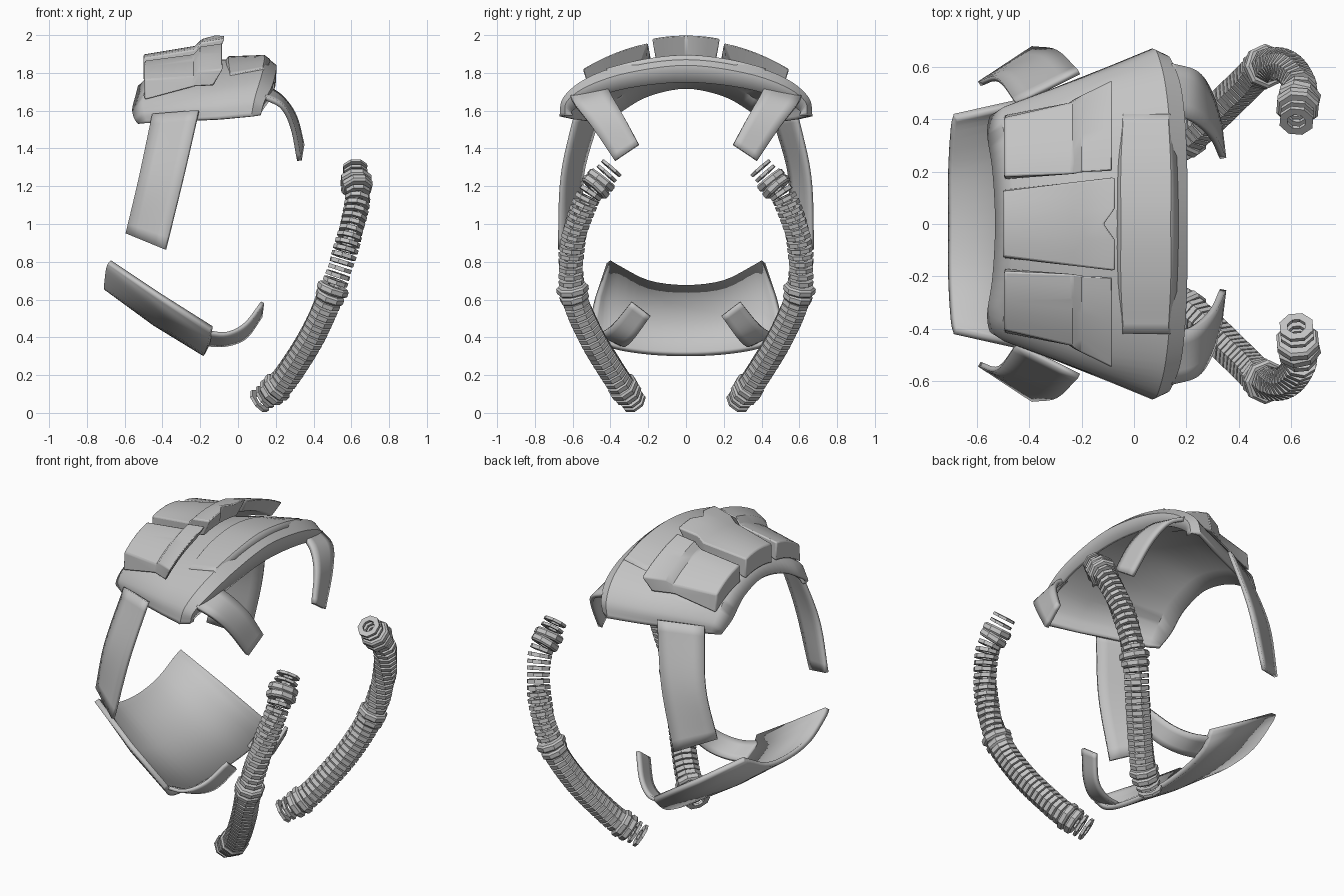
import bpy, bmesh, math
from mathutils import Vector

if "Cube" in bpy.data.objects:
    bpy.data.objects.remove(bpy.data.objects["Cube"])

grey = bpy.data.materials.new("plain grey")
grey.diffuse_color = (0.55, 0.55, 0.55, 1)
grey.use_nodes = True
grey.node_tree.nodes["Principled BSDF"].inputs["Base Color"].default_value = grey.diffuse_color


def spline(pts, n):
    """Catmull-Rom through the points, n steps per span."""
    p = [Vector(q) for q in pts]
    p = [2 * p[0] - p[1]] + p + [2 * p[-1] - p[-2]]
    out = []
    for i in range(1, len(p) - 2):
        a, b, c, d = p[i - 1:i + 3]
        for k in range(n):
            t = k / n
            out.append(0.5 * (2 * b + (c - a) * t + (2 * a - 5 * b + 4 * c - d) * t * t
                              + (3 * b - a - 3 * c + d) * t ** 3))
    return out + [p[-2]]


def finish(name, bm, smooth=True):
    me = bpy.data.meshes.new(name)
    bm.to_mesh(me)
    bm.free()
    ob = bpy.data.objects.new(name, me)
    bpy.context.collection.objects.link(ob)
    me.materials.append(grey)
    if smooth:
        bpy.ops.object.select_all(action='DESELECT')
        ob.select_set(True)
        bpy.context.view_layer.objects.active = ob
        bpy.ops.object.shade_smooth_by_angle(angle=math.radians(35))
    return ob


def mirror_y(ob):
    m = ob.modifiers.new("mirror", 'MIRROR')
    m.use_axis = (False, True, False)
    m.use_mirror_merge = False


def sheet(name, rows, thick, offset=0, mirror=False):
    """Grid of points turned into a plate of even thickness."""
    bm = bmesh.new()
    g = [[bm.verts.new(p) for p in r] for r in rows]
    for a, b in zip(g, g[1:]):
        for j in range(len(a) - 1):
            bm.faces.new((a[j], b[j], b[j + 1], a[j + 1]))
    ob = finish(name, bm)
    s = ob.modifiers.new("thickness", 'SOLIDIFY')
    s.thickness, s.offset = thick, offset
    if mirror:
        mirror_y(ob)
    return ob


def across(half, n):
    """Half stations (centre to side) made into full rows, ordered rear to front."""
    full = [[(x, -y, z) for x, y, z in st] for st in half[:0:-1]] + half
    return [spline(line, n) for line in zip(*full)]


def strip(name, edge_a, edge_b, thick):
    a, b = spline(edge_a, 6), spline(edge_b, 6)
    rows = [[p.lerp(q, t / 4) for t in range(5)] for p, q in zip(a, b)]
    return sheet(name, rows, thick, 0, True)


def pad(name, stations, slant, insets, mirror, notch=0):
    """Raised pad: stations (x, y0, z0, y1, z1, depth) along x, bulged top, slanted sides."""
    bm = bmesh.new()
    n, rings = 6, []
    for i, (x, y0, z0, y1, z1, depth) in enumerate(stations):
        f = i / (len(stations) - 1)
        inset = insets[0] + (insets[1] - insets[0]) * f
        top, low = [], []
        for k in range(n + 1):
            t = k / n
            y, z = y0 + (y1 - y0) * t, z0 + (z1 - z0) * t + 0.07 * t * (1 - t)
            cut = notch if f == 1 and k == n // 2 else 0
            top.append(bm.verts.new((x - cut, y, z)))
            low.append(bm.verts.new((x - slant * f, y + inset * (1 - 2 * t), z - depth)))
        rings.append(top + low[::-1])
    for a, b in zip(rings, rings[1:]):
        for j in range(len(a)):
            k = (j + 1) % len(a)
            bm.faces.new((a[j], a[k], b[k], b[j]))
    for r in (rings[0], rings[-1]):
        for k in range(n):
            bm.faces.new((r[k], r[k + 1], r[-2 - k], r[-1 - k]))
    bmesh.ops.recalc_face_normals(bm, faces=bm.faces)
    ob = finish(name, bm)
    b = ob.modifiers.new("soft edges", 'BEVEL')
    b.width, b.segments, b.limit_method = 0.008, 2, 'ANGLE'
    b.angle_limit = math.radians(40)
    if mirror:
        mirror_y(ob)


# Arched upper shell, rear edge to front lip at each station
sheet("upper_shell", across([
    [(-.53, 0, 1.73), (-.46, 0, 1.80), (-.1, 0, 1.87), (.15, 0, 1.885), (.205, 0, 1.84), (.20, 0, 1.75)],
    [(-.54, .20, 1.69), (-.47, .22, 1.755), (-.1, .30, 1.82), (.14, .32, 1.845), (.20, .31, 1.80), (.195, .30, 1.72)],
    [(-.56, .34, 1.61), (-.50, .37, 1.68), (-.1, .50, 1.73), (.12, .53, 1.77), (.18, .52, 1.73), (.17, .50, 1.66)],
    [(-.55, .41, 1.56), (-.50, .44, 1.605), (-.1, .58, 1.64), (.09, .65, 1.67), (.14, .63, 1.65), (.13, .60, 1.60)],
    [(-.53, .41, 1.53), (-.48, .45, 1.535), (-.1, .60, 1.555), (.07, .67, 1.57), (.12, .64, 1.575), (.12, .60, 1.575)],
], 5), 0.02, -1)

# Raised band along the front of the shell, flush with the lip
sheet("front_band", across([
    [(-.07, 0, 1.865), (-.05, 0, 1.888), (.14, 0, 1.895), (.17, 0, 1.872)],
    [(-.07, .22, 1.832), (-.05, .22, 1.858), (.14, .22, 1.873), (.165, .22, 1.85)],
    [(-.06, .42, 1.76), (-.04, .42, 1.79), (.13, .42, 1.825), (.155, .42, 1.79)],
], 5), 0.012, -1)

# Three stepped pads on the crown
pad("centre_pad", [(-.50, -.125, 1.88, .125, 1.88, .12), (-.23, -.16, 1.925, .16, 1.925, .085),
                   (-.19, -.165, 1.962, .165, 1.962, .11), (-.07, -.18, 1.982, .18, 1.982, .11)],
    .05, (-.005, .02), False, 0.045)
pad("side_pad", [(-.495, .18, 1.865, .405, 1.765, .11), (-.235, .19, 1.90, .465, 1.78, .06),
                 (-.20, .195, 1.94, .49, 1.81, .085), (-.08, .20, 1.958, .55, 1.82, .09)],
    .05, (-.01, .03), True)

# Side straps
strip("side_strap", [(-.45, .46, 1.58), (-.52, .55, 1.25), (-.59, .535, .95)],
      [(-.21, .58, 1.60), (-.29, .655, 1.25), (-.385, .67, .865)], 0.02)

# Curved front prongs, upper and lower
strip("upper_prong", [(.14, .42, 1.73), (.23, .39, 1.67), (.30, .33, 1.57), (.34, .25, 1.42)],
      [(.14, .61, 1.67), (.235, .58, 1.62), (.29, .495, 1.51), (.325, .375, 1.335)], 0.025)
strip("lower_prong", [(-.17, .34, .36), (-.06, .315, .36), (.04, .27, .40), (.12, .19, .51)],
      [(-.17, .48, .43), (-.06, .45, .42), (.04, .385, .47), (.13, .29, .585)], 0.02)

# Lower plate, rear edge to front edge
sheet("lower_plate", across([
    [(-.70, 0, .665), (-.44, 0, .475), (-.175, 0, .313)],
    [(-.70, .20, .69), (-.43, .22, .49), (-.17, .23, .325)],
    [(-.69, .36, .77), (-.42, .41, .555), (-.155, .42, .365)],
    [(-.68, .41, .80), (-.41, .47, .62), (-.14, .51, .45)],
], 4), 0.03)

# Ribbed hoses: eight-sided hollow rings strung along a curve
path = spline([(.115, .28, .064), (.195, .325, .125), (.27, .385, .21), (.40, .51, .42), (.50, .60, .65),
               (.58, .60, .90), (.632, .53, 1.12), (.625, .455, 1.225), (.62, .395, 1.295)], 20)
dist = [0]
for p, q in zip(path, path[1:]):
    dist.append(dist[-1] + (q - p).length)
stretch = dist[-1] / 1.53


def on_path(s):
    s = min(max(s * stretch, 0), dist[-1] - 1e-5)
    i = max(k for k in range(len(dist) - 1) if dist[k] <= s)
    p, q = path[i], path[i + 1]
    return p.lerp(q, (s - dist[i]) / (dist[i + 1] - dist[i])), (q - p).normalized()


def ring(bm, s, r, h, chamfer=0.0, hole=0.036):
    c, d = on_path(s)
    u = d.cross(Vector((0, 0, 1))).normalized()
    v = d.cross(u)
    prof = [(hole, -h), (r - chamfer, -h), (r, -h + chamfer), (r, h - chamfer), (r - chamfer, h), (hole, h)]
    if not chamfer:
        prof = [(hole, -h), (r, -h), (r, h), (hole, h)]
    loops = []
    for k in range(8):
        a = math.tau * (k + 0.5) / 8
        w = u * math.cos(a) + v * math.sin(a)
        loops.append([bm.verts.new(c + w * pr + d * ph) for pr, ph in prof])
    new = []
    for k in range(8):
        a, b = loops[k], loops[(k + 1) % 8]
        for j in range(len(prof)):
            m = (j + 1) % len(prof)
            new.append(bm.faces.new((a[j], a[m], b[m], b[j])))
    bmesh.ops.recalc_face_normals(bm, faces=new)


bm = bmesh.new()
for s in (0.0, 0.038):                       # loose end rings
    ring(bm, s, .070, .008)
    ring(bm, 1.53 - s, .068, .008)
for s, r in ((.085, .080), (.130, .084), (.755, .080), (.800, .086), (1.40, .086), (1.445, .086)):
    ring(bm, s, r, .022, .010)               # collars
for k in range(17):                          # tight lower ribs
    ring(bm, .170 + k * .0342, .073, .0125)
for k in range(15):                          # open upper ribs
    ring(bm, .845 + k * .0365, .068, .011)
mirror_y(finish("ribbed_hose", bm, False))
